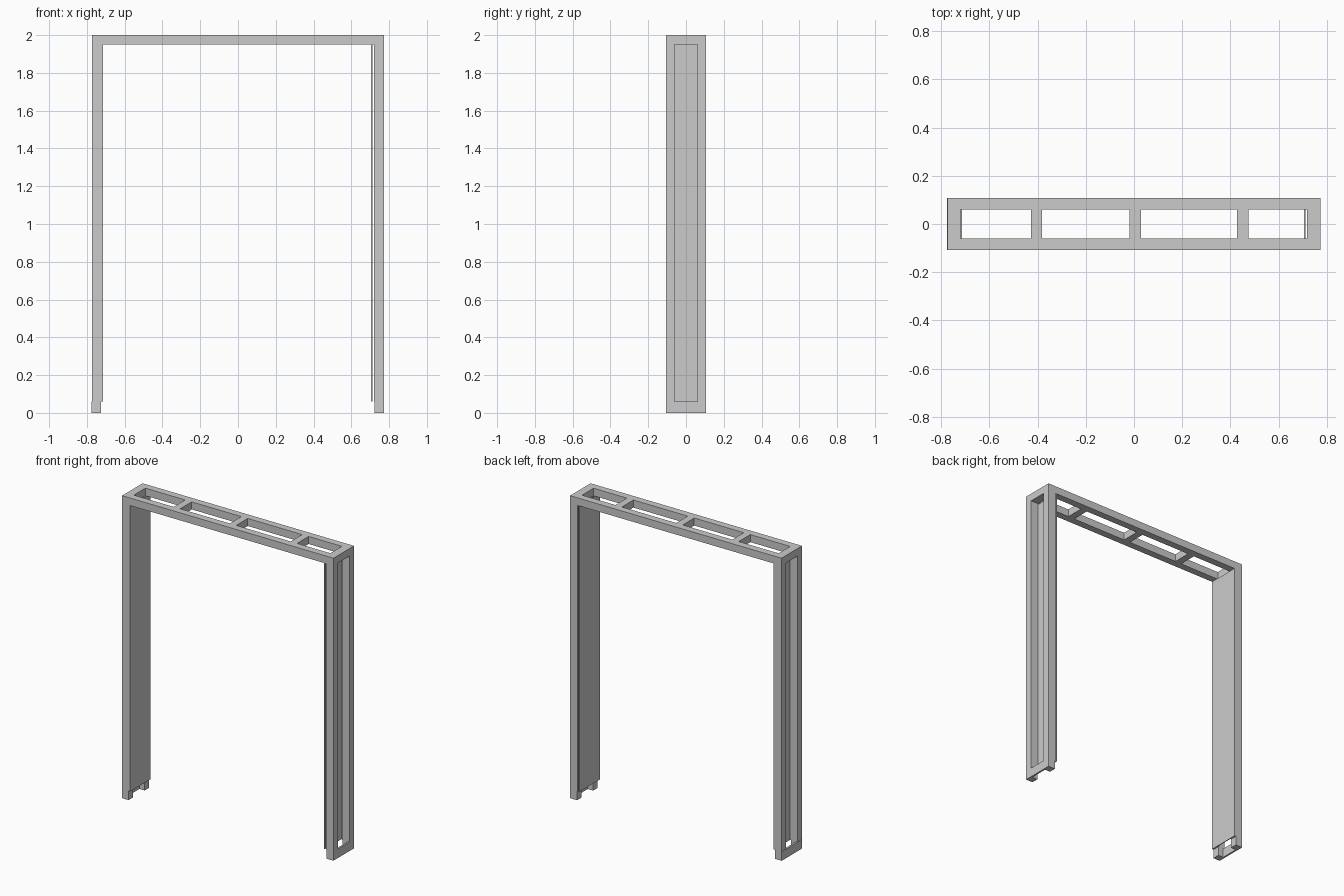
import bpy, bmesh

if "Cube" in bpy.data.objects:
    bpy.data.objects.remove(bpy.data.objects["Cube"])

Y = 0.107      # half depth of the frame
W = 0.047      # width of the timber
Z0, Z1, Z2 = 0.06, 1.95, 2.0


def boxes(name, spans):
    """One object from boxes given as (x0, x1, y0, y1, z0, z1)."""
    bm = bmesh.new()
    for x0, x1, y0, y1, z0, z1 in spans:
        vs = bmesh.ops.create_cube(bm, size=1)["verts"]
        for v in vs:
            v.co = ((x0 + x1) / 2 + v.co.x * (x1 - x0),
                    (y0 + y1) / 2 + v.co.y * (y1 - y0),
                    (z0 + z1) / 2 + v.co.z * (z1 - z0))
    mesh = bpy.data.meshes.new(name)
    bm.to_mesh(mesh)
    bm.free()
    ob = bpy.data.objects.new(name, mesh)
    bpy.context.collection.objects.link(ob)
    return ob


# Top frame: two long rails, end bars and three cross bars
XE = 0.773
for side, y0 in (("front", -Y), ("back", Y - W)):
    boxes("top_rail_" + side, [(-XE, XE, y0, y0 + W, Z1, Z2)])
inner = Y - W
bars = [(-XE, -0.72), (-0.428, -0.381), (-0.018, 0.029), (0.427, 0.474), (0.718, XE)]
for i, (a, b) in enumerate(bars):
    boxes(f"top_cross_bar_{i + 1}", [(a, b, -inner, inner, Z1, Z2)])

# Legs: a pair of posts on a U-shaped foot, closed on the outside by a thin plate
legs = {
    "left": dict(post=(-XE, -0.72), foot=(-0.775, -0.725), plate=(-0.775, -0.763)),
    "right": dict(post=(0.719, XE), foot=(0.722, XE), plate=(0.761, XE)),
}
for side, d in legs.items():
    for end, y0 in (("front", -Y), ("back", Y - W)):
        boxes(f"{side}_{end}_post", [(*d["post"], y0, y0 + W, Z0, Z1)])
    boxes(f"{side}_foot", [
        (*d["foot"], -Y, -inner, 0, Z0),
        (*d["foot"], inner, Y, 0, Z0),
        (*d["plate"], -inner, inner, 0, Z0)])

# Thin inner panels; the right one stands slightly off its posts
boxes("left_inner_panel", [(-0.72, -0.714, -Y, Y, Z0, Z1)])
boxes("right_inner_panel", [(0.705, 0.711, -Y, Y, Z0, Z1)])
